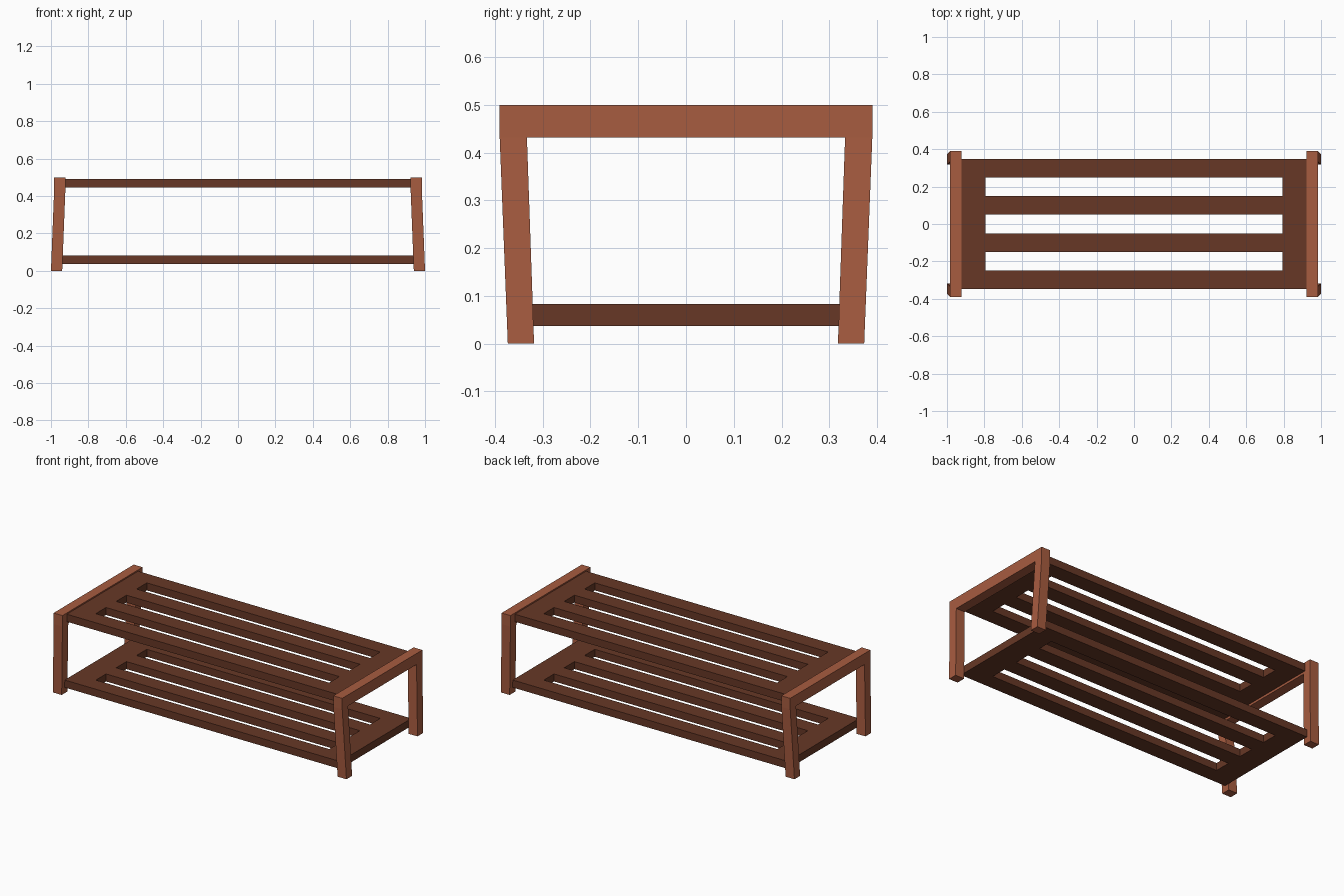
import bpy, bmesh

if "Cube" in bpy.data.objects:
    bpy.data.objects.remove(bpy.data.objects["Cube"])


def material(name, rgb):
    m = bpy.data.materials.new(name)
    m.diffuse_color = (*rgb, 1)
    m.use_nodes = True
    m.node_tree.nodes["Principled BSDF"].inputs["Base Color"].default_value = m.diffuse_color
    return m


LIGHT = material("light_wood", (0.39, 0.107, 0.051))
DARK = material("dark_wood", (0.135, 0.039, 0.019))


def extruded(name, polygons, depth, mat, bend=None):
    """Join flat polygons sharing corners, extrude them along depth, optionally bend."""
    bm = bmesh.new()
    for poly in polygons:
        bm.faces.new([bm.verts.new(p) for p in poly])
    bmesh.ops.remove_doubles(bm, verts=bm.verts, dist=1e-5)
    bmesh.ops.recalc_face_normals(bm, faces=bm.faces)
    ext = bmesh.ops.extrude_face_region(bm, geom=bm.faces[:], use_keep_orig=True)
    bmesh.ops.translate(bm, vec=depth,
                        verts=[g for g in ext["geom"] if isinstance(g, bmesh.types.BMVert)])
    if bend:
        for v in bm.verts:
            bend(v.co)
    bmesh.ops.recalc_face_normals(bm, faces=bm.faces)
    me = bpy.data.meshes.new(name)
    bm.to_mesh(me)
    bm.free()
    me.materials.append(mat)
    ob = bpy.data.objects.new(name, me)
    bpy.context.collection.objects.link(ob)
    return ob


# End frames: top rail with two legs splayed outwards in x
RAIL_Z, TOP_Z, X_IN, WIDTH, SPLAY = 0.432, 0.5, 0.923, 0.06, 0.017
rail = [(-.39, TOP_Z), (-.39, RAIL_Z), (-.333, RAIL_Z),
        (.333, RAIL_Z), (.39, RAIL_Z), (.39, TOP_Z)]
leg = [(.333, RAIL_Z), (.318, 0), (.373, 0), (.39, RAIL_Z)]
other_leg = [(-y, z) for y, z in leg]


def splay(co):
    co.x += SPLAY * max(0, 1 - co.z / RAIL_Z)


frame = extruded("end_frames",
                 [[(X_IN, y, z) for y, z in p] for p in (rail, leg, other_leg)],
                 (WIDTH, 0, 0), LIGHT, splay)
frame.modifiers.new("mirror", "MIRROR").use_axis[0] = True


# Slatted shelves: a board with three long slots
def shelf(name, half_length, z, thickness):
    xs = [-half_length, -.795, .795, half_length]
    ys = [-.347, -.248, -.149, -.05, .05, .149, .248, .347]
    cells = [[(xs[i], ys[j], z), (xs[i + 1], ys[j], z),
              (xs[i + 1], ys[j + 1], z), (xs[i], ys[j + 1], z)]
             for i in range(3) for j in range(7) if not (i == 1 and j % 2)]
    extruded(name, cells, (0, 0, thickness), DARK)


shelf("top_shelf", .924, .446, .046)
shelf("lower_shelf", .938, .037, .046)
